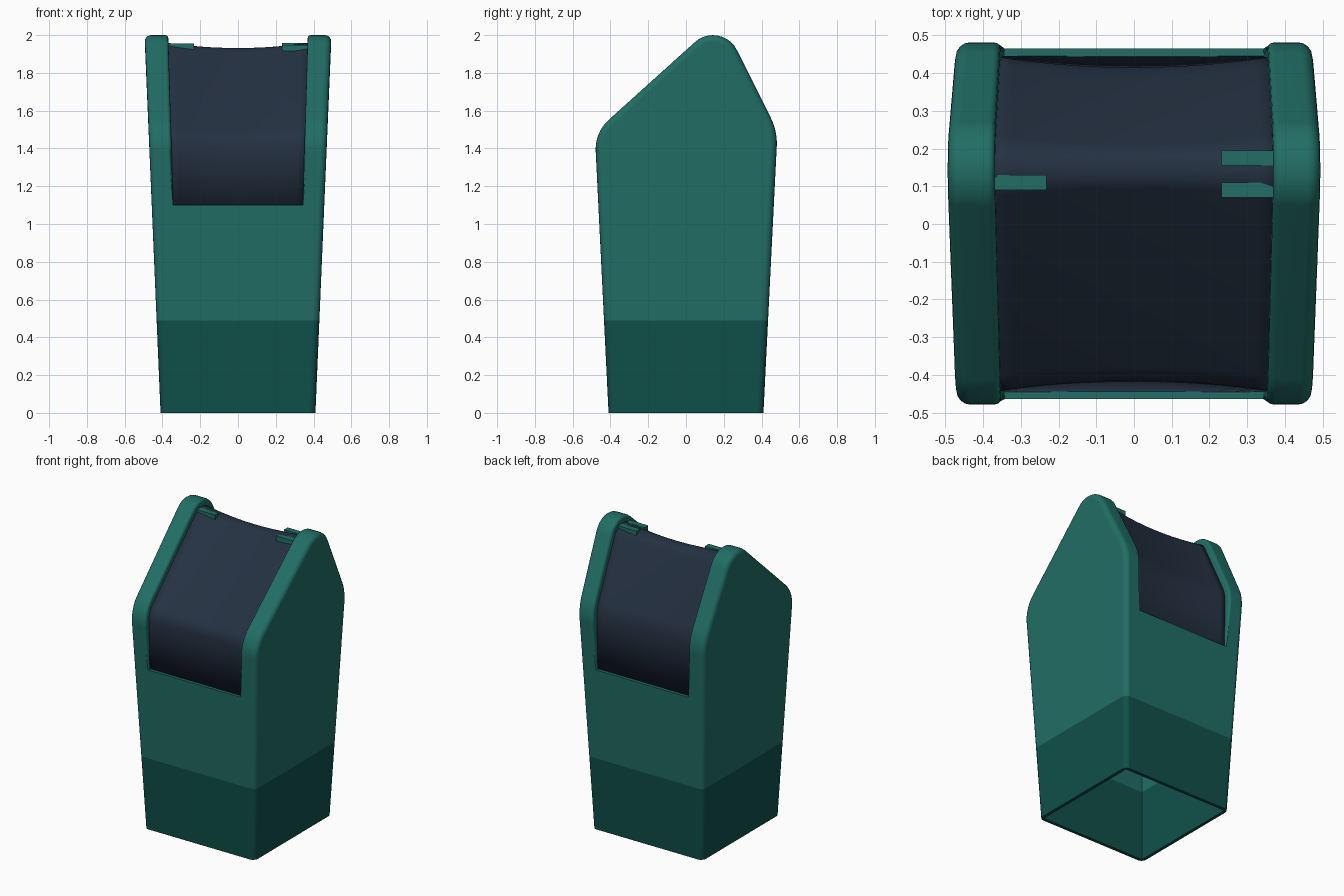
import bpy, bmesh, math
from mathutils import Vector

if "Cube" in bpy.data.objects:
    bpy.data.objects.remove(bpy.data.objects["Cube"])


def material(name, rgb):
    m = bpy.data.materials.new(name)
    m.diffuse_color = (*rgb, 1)
    m.use_nodes = True
    m.node_tree.nodes["Principled BSDF"].inputs["Base Color"].default_value = m.diffuse_color
    return m


TEAL = material("teal", (0.015, 0.155, 0.130))
DARK = material("dark_teal", (0.005, 0.080, 0.066))
NAVY = material("navy", (0.018, 0.031, 0.055))


def make_object(name, bm, *mats):
    mesh = bpy.data.meshes.new(name)
    bm.to_mesh(mesh)
    bm.free()
    ob = bpy.data.objects.new(name, mesh)
    bpy.context.collection.objects.link(ob)
    for m in mats:
        mesh.materials.append(m)
    return ob


def rounded_path(corners, steps=10):
    """Corners are (y, z, tangent length); each is replaced by a true arc."""
    pts = [Vector(c[:2]) for c in corners]
    out = []
    for i, (y, z, t) in enumerate(corners):
        if t == 0:
            out.append(pts[i])
            continue
        a = (pts[i - 1] - pts[i]).normalized()
        b = (pts[i + 1] - pts[i]).normalized()
        half = a.angle(b) / 2
        c = pts[i] + (a + b).normalized() * t / math.cos(half)
        va, vb = pts[i] + a * t - c, pts[i] + b * t - c
        ang = va.angle(vb)
        for k in range(steps + 1):
            f = k / steps
            out.append(c + (va * math.sin((1 - f) * ang) + vb * math.sin(f * ang)) / math.sin(ang))
    return out


def frustum(name, z0, z1, x0, x1, y0, y1):
    """Tapered box with half sizes x0, y0 at the bottom and x1, y1 at the top."""
    bm = bmesh.new()
    bmesh.ops.create_cube(bm, size=2)
    for v in bm.verts:
        up = v.co.z > 0
        v.co = (v.co.x * (x1 if up else x0), v.co.y * (y1 if up else y0), z1 if up else z0)
    return make_object(name, bm, TEAL)


def smooth(ob, angle=35):
    bpy.ops.object.select_all(action='DESELECT')
    ob.select_set(True)
    bpy.context.view_layer.objects.active = ob
    bpy.ops.object.shade_smooth_by_angle(angle=math.radians(angle))


def channel_x(z):
    return 0.343 + 0.029 * (z - 1.1)


# Body: side profile spanned between two leaning side walls, rounded edges
outline = rounded_path([(-0.41, 0, 0), (-0.483, 1.485, 0.10), (0.186, 2.088, 0.186),
                        (0.4845, 1.491, 0.08), (0.41, 0, 0)])
bm = bmesh.new()
sides = [[bm.verts.new((s * (0.41 + 0.0425 * p.y), p.x, p.y)) for p in outline] for s in (-1, 1)]
n = len(outline)
for side in sides:
    bm.faces.new(side)
for i in range(n):
    j = (i + 1) % n
    bm.faces.new((sides[0][i], sides[0][j], sides[1][j], sides[1][i]))
bmesh.ops.recalc_face_normals(bm, faces=bm.faces)
rim = [e for e in bm.edges if e.verts[0].co.x * e.verts[1].co.x > 0
       and max(v.co.z for v in e.verts) > 0.01]
bmesh.ops.bevel(bm, geom=rim, offset=0.035, segments=4, profile=0.5, affect='EDGES')
body = make_object("bin_body", bm, TEAL, DARK)

# Cutters: open channel between the cheeks, and the hollow inside
w = 0.025
cutters = [frustum("channel_cutter", 1.1, 2.2, channel_x(1.1), channel_x(2.2), 0.7, 0.7),
           frustum("cavity_cutter", -0.1, 1.12, 0.406 - w + 0.004, 0.4576 - w,
                   0.405 - w + 0.004, 0.465 - w)]
for c in cutters:
    mod = body.modifiers.new(c.name, 'BOOLEAN')
    mod.operation = 'DIFFERENCE'
    mod.solver = 'EXACT'
    mod.object = c
bpy.context.view_layer.update()
cut = bpy.data.meshes.new_from_object(body.evaluated_get(bpy.context.evaluated_depsgraph_get()))
body.modifiers.clear()
for c in cutters:
    bpy.data.objects.remove(c)

# Soften the inner cheek edges and split off the darker base band
bm = bmesh.new()
bm.from_mesh(cut)
inner = [e for e in bm.edges
         if all(abs(abs(v.co.x) - channel_x(v.co.z)) < 0.001 and v.co.z > 1.09 for v in e.verts)
         and max(v.co.z for v in e.verts) > 1.13]
bmesh.ops.bevel(bm, geom=inner, offset=0.018, segments=3, profile=0.5, affect='EDGES')
bmesh.ops.bisect_plane(bm, geom=bm.verts[:] + bm.edges[:] + bm.faces[:],
                       plane_co=(0, 0, 0.49), plane_no=(0, 0, 1))
for f in bm.faces:
    f.material_index = 1 if f.calc_center_median().z < 0.49 else 0
bm.to_mesh(body.data)
bm.free()
smooth(body)
body.modifiers.new("even_shading", 'WEIGHTED_NORMAL').keep_sharp = True

# Lid: sheet following the profile, dished towards the middle
path = rounded_path([(-0.445, 1.09, 0), (-0.443, 1.469, 0.06), (0.174, 2.023, 0.134),
                     (0.443, 1.485, 0.06), (0.445, 1.09, 0)])
bm = bmesh.new()
rows, cols = [], 16
for i, p in enumerate(path):
    d = path[min(i + 1, len(path) - 1)] - path[max(i - 1, 0)]
    inward = Vector((d.y, -d.x)).normalized()
    sag = 0 if i in (0, len(path) - 1) else 0.028
    row = []
    for k in range(cols + 1):
        u = 2 * k / cols - 1
        q = p + inward * sag * (1 - u * u)
        row.append(bm.verts.new((u * (channel_x(p.y) + 0.01), q.x, q.y)))
    rows.append(row)
for a, b in zip(rows, rows[1:]):
    for k in range(cols):
        bm.faces.new((a[k], a[k + 1], b[k + 1], b[k]))
lid = make_object("lid", bm, NAVY)
thick = lid.modifiers.new("thickness", 'SOLIDIFY')
thick.thickness = 0.012
thick.offset = -1
smooth(lid)

# Hinge pins just breaking through the lid near the ridge
for x, y, z in ((0.30, 0.175, 1.945), (0.30, 0.09, 1.936), (-0.30, 0.11, 1.944)):
    pin = frustum("hinge_pin", z - 0.02, z + 0.012, 0.068, 0.068, 0.02, 0.02)
    pin.location = (x, y, 0)
